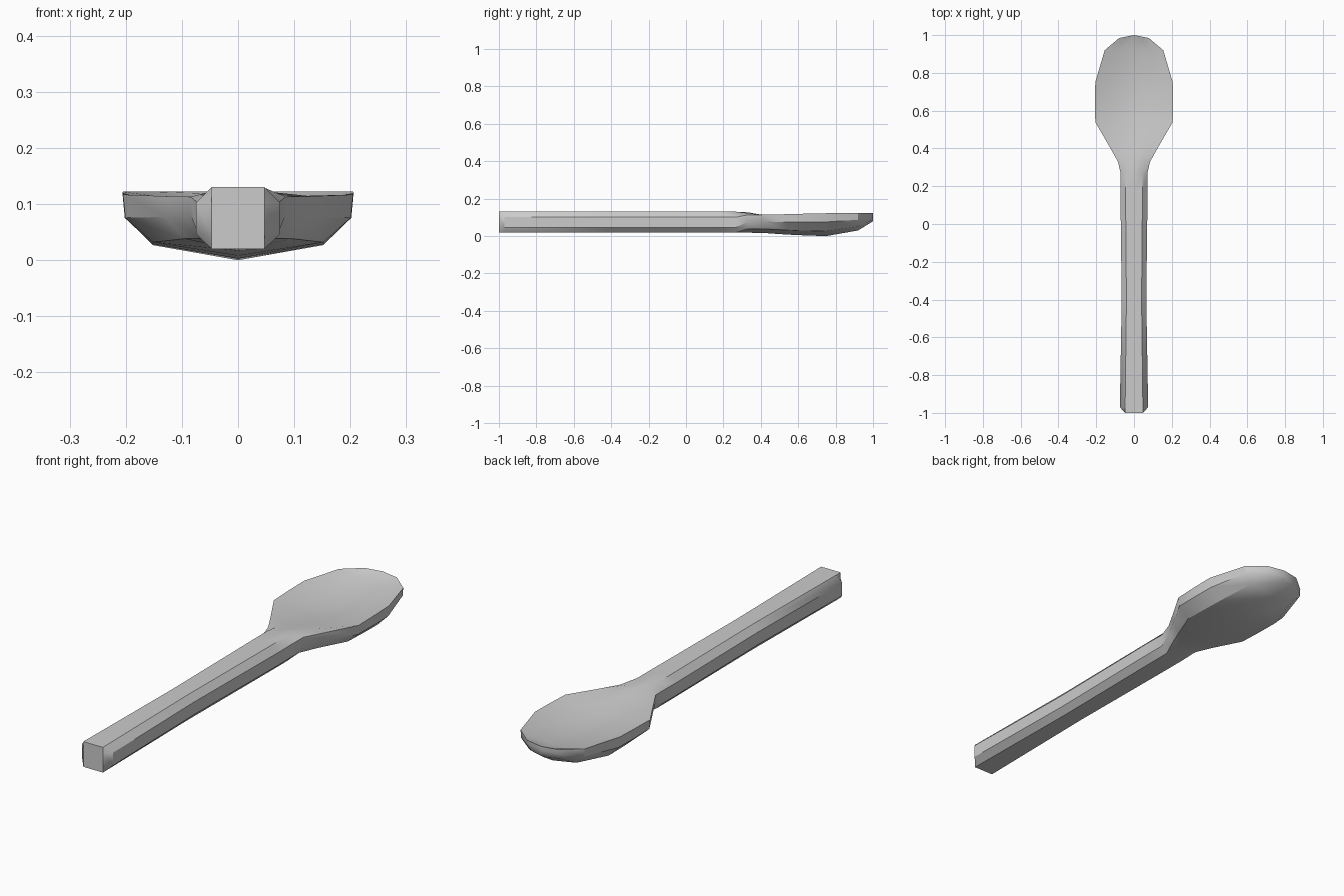
import bpy, bmesh, math

if "Cube" in bpy.data.objects:
    bpy.data.objects.remove(bpy.data.objects["Cube"])


# Half cross-sections, listed from top centre round to bottom centre
def handle_section(y, side, flat=None):
    flat = flat or side * 0.62
    return y, [(0, .13), (flat, .13), (side, .102), (side, .047), (flat, .02), (0, .02)]


def bowl_section(y, w, rim, dip, keel):
    d = rim - keel
    return y, [(0, dip), (.55 * w, dip + .3 * (rim - dip)), (w, rim),
               (.98 * w, rim - .38 * d), (.74 * w, rim - .78 * d), (0, keel)]


sections = [
    # handle with chamfered end and slight waist
    handle_section(-1.0, .047, .047),
    handle_section(-.97, .075, .047),
    handle_section(-.40, .065, .040),
    handle_section(.17, .072, .045),
    handle_section(.27, .071, .045),
    # neck
    bowl_section(.33, .085, .113, .127, .018),
    bowl_section(.41, .13, .114, .113, .017),
    # bowl
    bowl_section(.54, .205, .117, .09, .008),
    bowl_section(.65, .206, .12, .082, .003),
    bowl_section(.75, .205, .122, .082, 0),
    bowl_section(.92, .155, .122, .099, .03),
    bowl_section(.985, .078, .122, .117, .07),
    bowl_section(1.0, 0, .122, .122, .08),
]

# Loft the mirrored rings into one spoon body
bm = bmesh.new()
rings = []
for y, half in sections:
    ring = half + [(-x, z) for x, z in half[-2:0:-1]]
    rings.append([bm.verts.new((x, y, z)) for x, z in ring])
for a, b in zip(rings, rings[1:]):
    n = len(a)
    for i in range(n):
        j = (i + 1) % n
        bm.faces.new((a[i], a[j], b[j], b[i]))
bm.faces.new(rings[0])
bmesh.ops.remove_doubles(bm, verts=bm.verts, dist=1e-4)
bmesh.ops.recalc_face_normals(bm, faces=bm.faces)
mesh = bpy.data.meshes.new("spoon")
bm.to_mesh(mesh)
bm.free()

spoon = bpy.data.objects.new("spoon", mesh)
bpy.context.collection.objects.link(spoon)
bpy.context.view_layer.objects.active = spoon
spoon.select_set(True)
bpy.ops.object.shade_smooth_by_angle(angle=math.radians(32))
